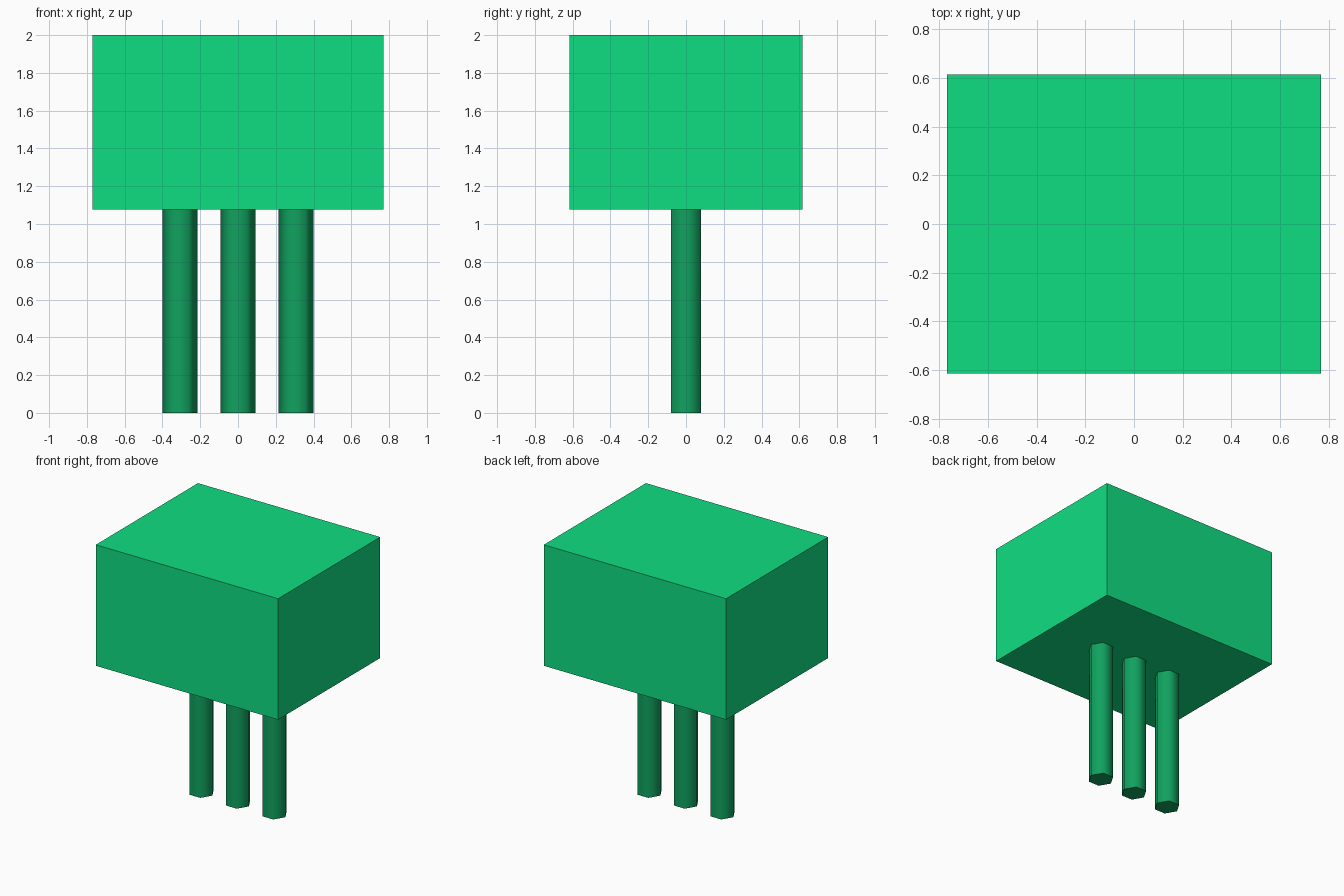
import bpy, math

if "Cube" in bpy.data.objects:
    bpy.data.objects.remove(bpy.data.objects["Cube"])


def material(name, color):
    mat = bpy.data.materials.new(name)
    mat.diffuse_color = (*color, 1)
    mat.use_nodes = True
    mat.node_tree.nodes["Principled BSDF"].inputs["Base Color"].default_value = mat.diffuse_color
    return mat


bright = material("bright_green", (0.0045, 0.73, 0.22))
dark = material("dark_green", (0.0055, 0.36, 0.115))

SIZE = (1.538, 1.231, 0.923)   # block width, depth, height
LEG_HEIGHT = 2 - SIZE[2]

# Block body
bpy.ops.mesh.primitive_cube_add(size=1, location=(0, 0, 2 - SIZE[2] / 2))
body = bpy.context.object
body.name = "body"
body.scale = SIZE
bpy.ops.object.transform_apply(location=False, rotation=False, scale=True)
body.data.materials.append(bright)

# Row of three hexagonal legs, corners pointing along x
for label, x in (("left", -0.308), ("middle", 0), ("right", 0.308)):
    bpy.ops.mesh.primitive_cylinder_add(
        vertices=6, radius=0.0923, depth=LEG_HEIGHT,
        location=(x, 0, LEG_HEIGHT / 2), rotation=(0, 0, math.radians(30)))
    leg = bpy.context.object
    leg.name = label + "_leg"
    leg.data.materials.append(dark)
    bpy.ops.object.shade_smooth_by_angle(angle=math.radians(65))
